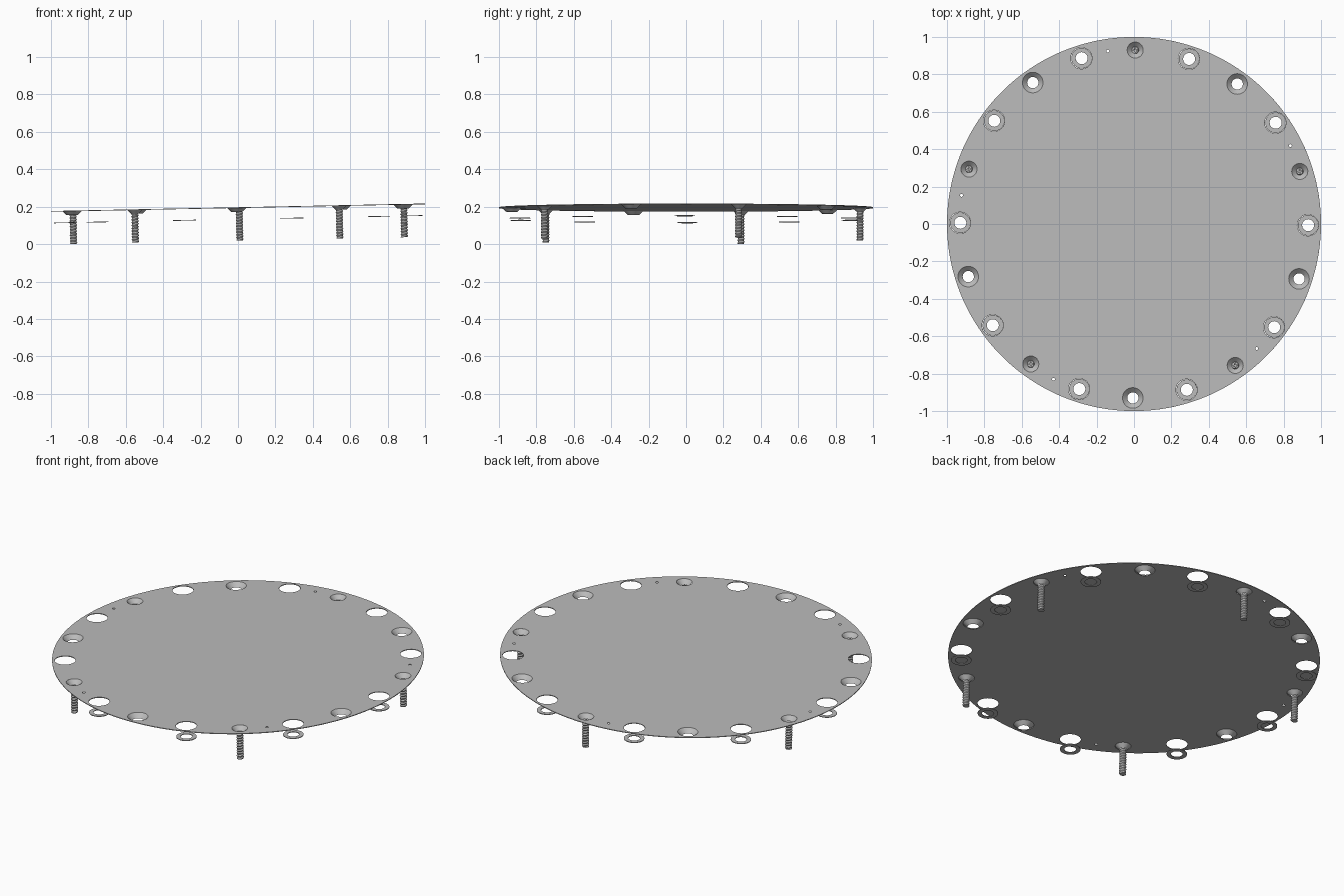
import bpy, bmesh, math
from mathutils import Matrix

cube = bpy.data.objects.get("Cube")
if cube:
    bpy.data.objects.remove(cube, do_unlink=True)

steel = bpy.data.materials.new("brushed_steel_grey")
steel.use_nodes = True
GREY = (0.5, 0.5, 0.5, 1)
steel.diffuse_color = GREY
steel.node_tree.nodes["Principled BSDF"].inputs["Base Color"].default_value = GREY

# The whole assembly leans slightly about the y axis
TILT = Matrix.Translation((0, 0, 0.195)) @ Matrix.Rotation(-0.02, 4, "Y")
PITCH = 0.93      # radius of the bolt circle
THICK = 0.004


def polar(radius, degrees):
    a = math.radians(degrees)
    return radius * math.cos(a), radius * math.sin(a)


def add_object(name, mesh, matrix):
    mesh.materials.clear()
    mesh.materials.append(steel)
    ob = bpy.data.objects.new(name, mesh)
    bpy.context.collection.objects.link(ob)
    ob.matrix_world = TILT @ matrix
    return ob


def flat_sheet(name, circles, thickness):
    """Filled outline with holes; circles are (x, y, radius, sides)."""
    curve = bpy.data.curves.new(name, "CURVE")
    curve.dimensions = "2D"
    curve.fill_mode = "BOTH"
    curve.extrude = thickness / 2
    for x, y, r, sides in circles:
        sp = curve.splines.new("POLY")
        sp.points.add(sides - 1)
        sp.use_cyclic_u = True
        for i, p in enumerate(sp.points):
            px, py = polar(r, 360 * i / sides)
            p.co = (x + px, y + py, 0, 1)
    tmp = bpy.data.objects.new(name + "_outline", curve)
    bpy.context.collection.objects.link(tmp)
    dg = bpy.context.evaluated_depsgraph_get()
    mesh = bpy.data.meshes.new_from_object(tmp.evaluated_get(dg))
    bpy.data.objects.remove(tmp, do_unlink=True)
    bm = bmesh.new()
    bm.from_mesh(mesh)
    bmesh.ops.remove_doubles(bm, verts=bm.verts, dist=1e-5)
    bmesh.ops.recalc_face_normals(bm, faces=bm.faces)
    bm.to_mesh(mesh)
    bm.free()
    return mesh


def bridge(bm, a, b):
    n = len(a)
    for i in range(n):
        j = (i + 1) % n
        bm.faces.new((a[i], a[j], b[j], b[i]))


def loop(bm, r, z, sides):
    return [bm.verts.new((*polar(r, 360 * i / sides), z)) for i in range(sides)]


def lathe(name, profile, sides):
    """Open double-sided surface from (radius, z) points."""
    bm = bmesh.new()
    rings = [loop(bm, r, z, sides) for r, z in profile]
    for a, b in zip(rings, rings[1:]):
        bridge(bm, a, b)
    return finish(bm, name)


def finish(bm, name):
    bmesh.ops.recalc_face_normals(bm, faces=bm.faces)
    mesh = bpy.data.meshes.new(name)
    bm.to_mesh(mesh)
    bm.free()
    return mesh


def screw_mesh():
    """Helically threaded shank with a cross slot in its top."""
    bm = bmesh.new()
    sides, turns, steps = 20, 10, 60
    top, bottom = -0.022, -0.176
    rings = []
    for k in range(steps + 1):
        t = k / steps
        z = top + (bottom - top) * t
        ring = []
        for i in range(sides):
            phase = (t * turns + i / sides) % 1
            r = 0.015 + 0.005 * (1 - abs(2 * phase - 1))
            ring.append(bm.verts.new((*polar(r, 360 * i / sides), z)))
        rings.append(ring)
    for a, b in zip(rings, rings[1:]):
        bridge(bm, a, b)
    bm.faces.new(rings[-1])
    # Star-shaped drive recess in the top face
    rim, floor = [], []
    for i in range(sides):
        r = 0.012 if i % 5 in (0, 1) else 0.005
        x, y = polar(r, 360 * i / sides)
        rim.append(bm.verts.new((x, y, top)))
        floor.append(bm.verts.new((x, y, top - 0.015)))
    bridge(bm, rings[0], rim)
    bridge(bm, rim, floor)
    bm.faces.new(floor)
    return finish(bm, "screw")


# Twenty stations round the rim: rings alternate with screws and countersinks
SHIFT = -0.4
stations = []
for i in range(20):
    kind = "ring" if i % 2 == 0 else ("screw" if i % 4 == 1 else "countersink")
    stations.append((kind, *polar(PITCH, 18 * i + SHIFT)))

hole_radius = {"ring": 0.057, "countersink": 0.055, "screw": 0.043}
outline = [(0, 0, 1.0, 180)]
outline += [(x, y, hole_radius[kind], 40) for kind, x, y in stations]
# Five pin holes
outline += [(*polar(0.935, 26.6 + 72 * i), 0.008, 12) for i in range(5)]
add_object("round_plate", flat_sheet("round_plate", outline, THICK), Matrix())

# Shared meshes for the repeated hardware
washer = flat_sheet("washer", [(0, 0, 0.055, 40), (0, 0, 0.032, 40)], THICK)
countersink = lathe("countersink", [(0.055, THICK / 2), (0.03, -0.022)], 40)
seat = lathe("screw_seat", [(0.043, THICK / 2), (0.019, -0.022)], 32)
screw = screw_mesh()

for n, (kind, x, y) in enumerate(stations):
    at = Matrix.Translation((x, y, 0))
    if kind == "ring":
        add_object(f"washer_{n}", washer, Matrix.Translation((x, y, -0.062)))
    elif kind == "countersink":
        add_object(f"countersink_{n}", countersink, at)
    else:
        add_object(f"screw_seat_{n}", seat, at)
        add_object(f"screw_{n}", screw, at)

# Smooth the conical seats only
for ob in bpy.context.collection.objects:
    if ob.name.startswith(("countersink", "screw_seat")):
        for p in ob.data.polygons:
            p.use_smooth = True
